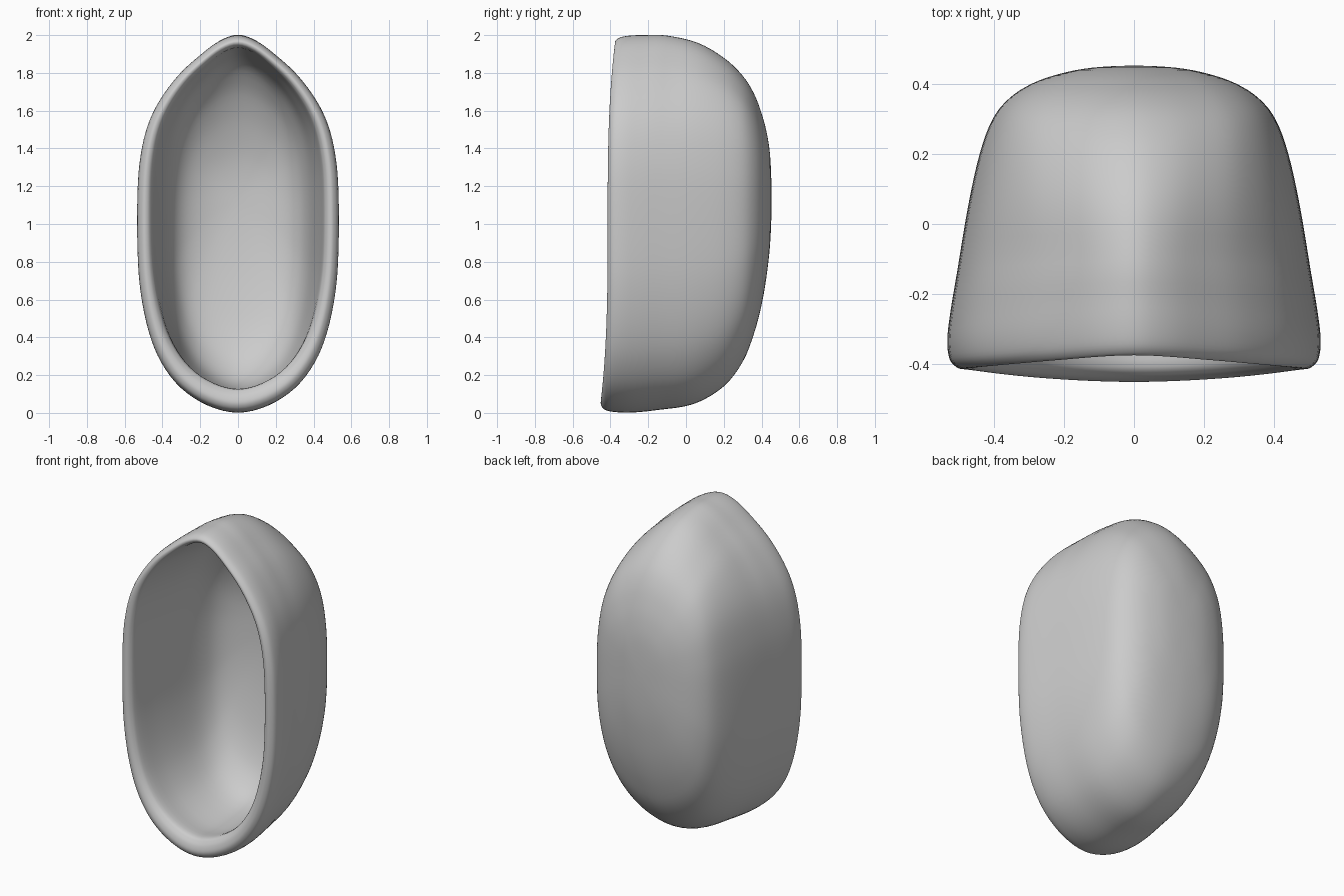
import bpy, bmesh

if "Cube" in bpy.data.objects:
    bpy.data.objects.remove(bpy.data.objects["Cube"])

# Half outline of the shell seen from the front: (x fraction, z on a 0..2 scale)
HALF = [(0, 2), (.19, 1.968), (.4, 1.885), (.6, 1.785), (.78, 1.655), (.9, 1.52),
        (.97, 1.36), (1, 1.17), (1, .86), (.97, .64), (.89, .43), (.765, .265),
        (.57, .13), (.3, .037), (0, 0)]

# Rings from outer back, round the rim, to inner back: (y, half width, top z, bottom z)
RINGS = [(.453, 0, 1.13, 1.13), (.447, .12, 1.34, .92), (.43, .21, 1.47, .75),
         (.402, .29, 1.58, .58), (.36, .355, 1.69, .42), (.30, .403, 1.785, .27),
         (.20, .44, 1.88, .14), (.05, .473, 1.96, .047), (-.13, .503, 1.998, .015),
         (-.25, .523, 2.0, .002), (-.33, .532, 1.998, .004), (-.385, .526, 1.99, .015),
         (-.41, .505, 1.975, .04), (-.414, .485, 1.96, .07), (-.40, .464, 1.945, .105),
         (-.36, .450, 1.935, .127), (-.2, .430, 1.92, .115), (.05, .393, 1.865, .15),
         (.18, .36, 1.75, .25), (.26, .315, 1.61, .41), (.315, .24, 1.46, .64),
         (.35, .13, 1.31, .89), (.362, 0, 1.13, 1.13)]


def spline(pts, steps):
    """Catmull-Rom through pts, whose first and last entries are guides only."""
    out = []
    for a, b, c, d in zip(pts, pts[1:], pts[2:], pts[3:]):
        for i in range(steps):
            t = i / steps
            out.append(tuple(.5 * (2 * q + (r - p) * t + (2 * p - 5 * q + 4 * r - s) * t * t
                                   + (3 * q - p - 3 * r + s) * t ** 3)
                             for p, q, r, s in zip(a, b, c, d)))
    return out + [pts[-2]]


def flip(r):
    return (r[0], -r[1], r[3], r[2])


def clamp(v):
    return min(1, max(0, v))


# Full smooth outline and smooth ring profile
loop = HALF + [(-x, z) for x, z in HALF[-2:0:-1]]
outline = spline([loop[-1]] + loop + loop[:2], 4)[:-1]
rings = spline([flip(RINGS[1])] + RINGS + [flip(RINGS[-2])], 4)

# Loft the rings; the front opening leans back at the top and forward at the bottom,
# and the pointed top gets rounder towards the back
bm = bmesh.new()
rows = []
for y, w, top, bottom in rings:
    row = []
    lean = clamp((.2 - y) / .58)
    full = clamp((y + .1) / .4)
    for u, s in outline:
        z = bottom + (top - bottom) * s / 2
        if s > 1.17:
            u += full * .45 * u * (1 - u * u) * (s - 1.17)
        row.append(bm.verts.new((u * w, y + lean * .044 * (z - 1) ** 3, z)))
    rows.append(row)
n = len(outline)
for a, b in zip(rows, rows[1:]):
    for i in range(n):
        j = (i + 1) % n
        bm.faces.new((a[i], a[j], b[j], b[i]))
bmesh.ops.remove_doubles(bm, verts=bm.verts, dist=.0002)
bmesh.ops.recalc_face_normals(bm, faces=bm.faces)
for f in bm.faces:
    f.smooth = True

mesh = bpy.data.meshes.new("hollow_shell")
bm.to_mesh(mesh)
bm.free()
shell = bpy.data.objects.new("hollow_shell", mesh)
bpy.context.collection.objects.link(shell)
